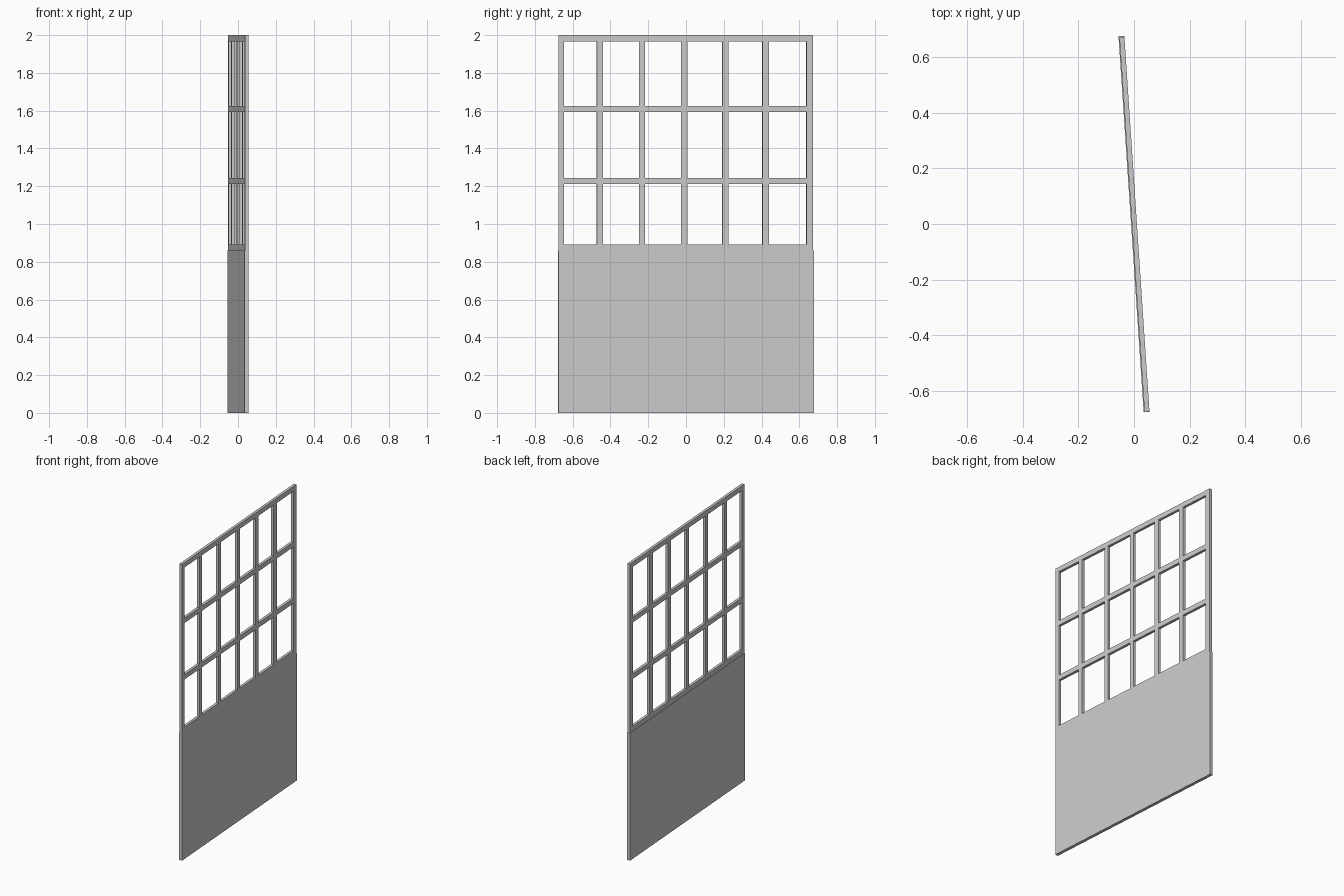
import bpy, bmesh, math

if "Cube" in bpy.data.objects:
    bpy.data.objects.remove(bpy.data.objects["Cube"])

TILT = math.radians(3.83)      # the screen stands slightly turned about z
FACE = 0.0105                  # shared flush face on the +x side


def slab(name, ys, zs, x_back, x_front, is_hole=lambda i, j: False):
    """Grid of cells in the y-z plane, holes left out, extruded along x."""
    bm = bmesh.new()
    grid = [[bm.verts.new((x_front, y, z)) for z in zs] for y in ys]
    faces = []
    for i in range(len(ys) - 1):
        for j in range(len(zs) - 1):
            if not is_hole(i, j):
                faces.append(bm.faces.new((grid[i][j], grid[i + 1][j],
                                           grid[i + 1][j + 1], grid[i][j + 1])))
    ext = bmesh.ops.extrude_face_region(bm, geom=faces, use_keep_orig=True)
    for v in (g for g in ext["geom"] if isinstance(g, bmesh.types.BMVert)):
        v.co.x = x_back
    bmesh.ops.recalc_face_normals(bm, faces=bm.faces)
    bmesh.ops.dissolve_limit(bm, angle_limit=0.01, verts=bm.verts, edges=bm.edges)
    mesh = bpy.data.meshes.new(name)
    bm.to_mesh(mesh)
    bm.free()
    obj = bpy.data.objects.new(name, mesh)
    obj.rotation_euler.z = TILT
    bpy.context.collection.objects.link(obj)
    return obj


# solid lower panel
slab("lower_panel", [-0.678, 0.678], [0, 0.86], -FACE, FACE)

# window lattice: bar edges across and up; odd-odd cells are openings
bar_ys = [-0.677, -0.647, -0.474, -0.442, -0.249, -0.217, -0.026, 0.006,
          0.192, 0.224, 0.405, 0.441, 0.638, 0.673]
rail_zs = [0.86, 0.891, 1.211, 1.244, 1.592, 1.625, 1.967, 2.0]
slab("window_lattice", bar_ys, rail_zs, -0.0075, FACE,
     lambda i, j: i % 2 == 1 and j % 2 == 1)
